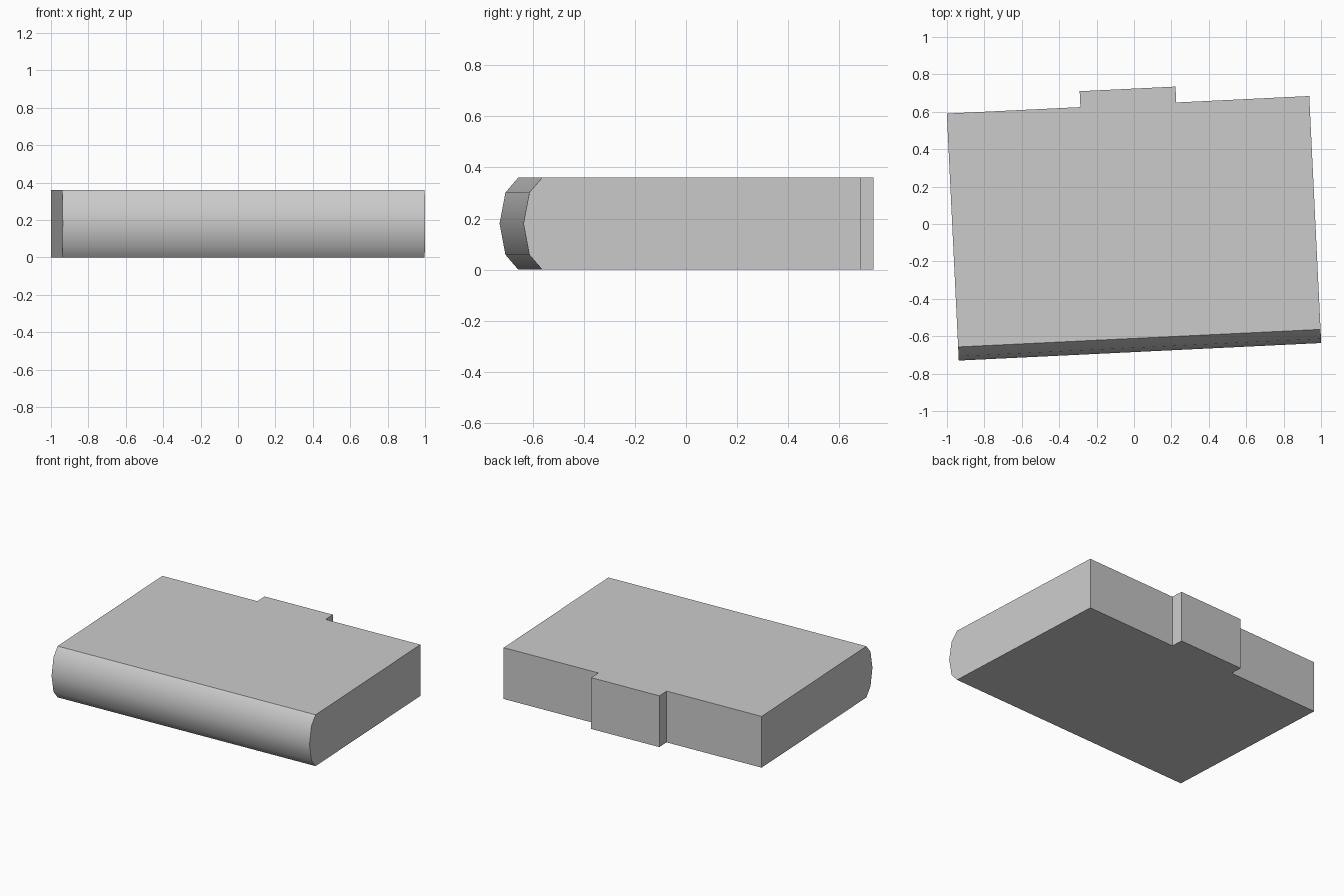
import bpy, bmesh, math

old = bpy.data.objects.get("Cube")
if old:
    bpy.data.objects.remove(old, do_unlink=True)

HEIGHT = 0.36
TURN = math.radians(2.77)

# Plain grey
grey = bpy.data.materials.new("light_grey")
grey.use_nodes = True
colour = (0.6, 0.6, 0.6, 1)
grey.diffuse_color = colour
grey.node_tree.nodes["Principled BSDF"].inputs["Base Color"].default_value = colour

# Side profile (y, z): straight back, bulging front
half = [(0.638, 0), (-0.611, 0), (-0.661, 0.058)]
profile = half + [(-0.684, HEIGHT / 2)] + [(y, HEIGHT - z) for y, z in reversed(half)]

bm = bmesh.new()
side = bm.faces.new([bm.verts.new((-0.971, y, z)) for y, z in profile])
ext = bmesh.ops.extrude_face_region(bm, geom=[side])
moved = [v for v in ext["geom"] if isinstance(v, bmesh.types.BMVert)]
bmesh.ops.translate(bm, verts=moved, vec=(1.94, 0, 0))

# Back tab: slice the body at the tab sides, then extrude the middle back face
for x in (-0.256, 0.257):
    bmesh.ops.bisect_plane(bm, geom=bm.verts[:] + bm.edges[:] + bm.faces[:],
                           plane_co=(x, 0, 0), plane_no=(1, 0, 0))
bmesh.ops.recalc_face_normals(bm, faces=bm.faces)
tab = [f for f in bm.faces
       if f.normal.y > 0.9 and abs(f.calc_center_median().x) < 0.1]
ext = bmesh.ops.extrude_face_region(bm, geom=tab)
moved = [v for v in ext["geom"] if isinstance(v, bmesh.types.BMVert)]
bmesh.ops.translate(bm, verts=moved, vec=(0, 0.085, 0))
bmesh.ops.delete(bm, geom=[f for f in tab if f.is_valid], context="FACES_ONLY")
bmesh.ops.recalc_face_normals(bm, faces=bm.faces)

mesh = bpy.data.meshes.new("block")
bm.to_mesh(mesh)
bm.free()
mesh.materials.append(grey)
block = bpy.data.objects.new("block", mesh)
block.rotation_euler.z = TURN
bpy.context.collection.objects.link(block)

# Smooth bulging front, crisp edges elsewhere
bpy.ops.object.select_all(action="DESELECT")
block.select_set(True)
bpy.context.view_layer.objects.active = block
bpy.ops.object.shade_smooth_by_angle(angle=math.radians(40))
